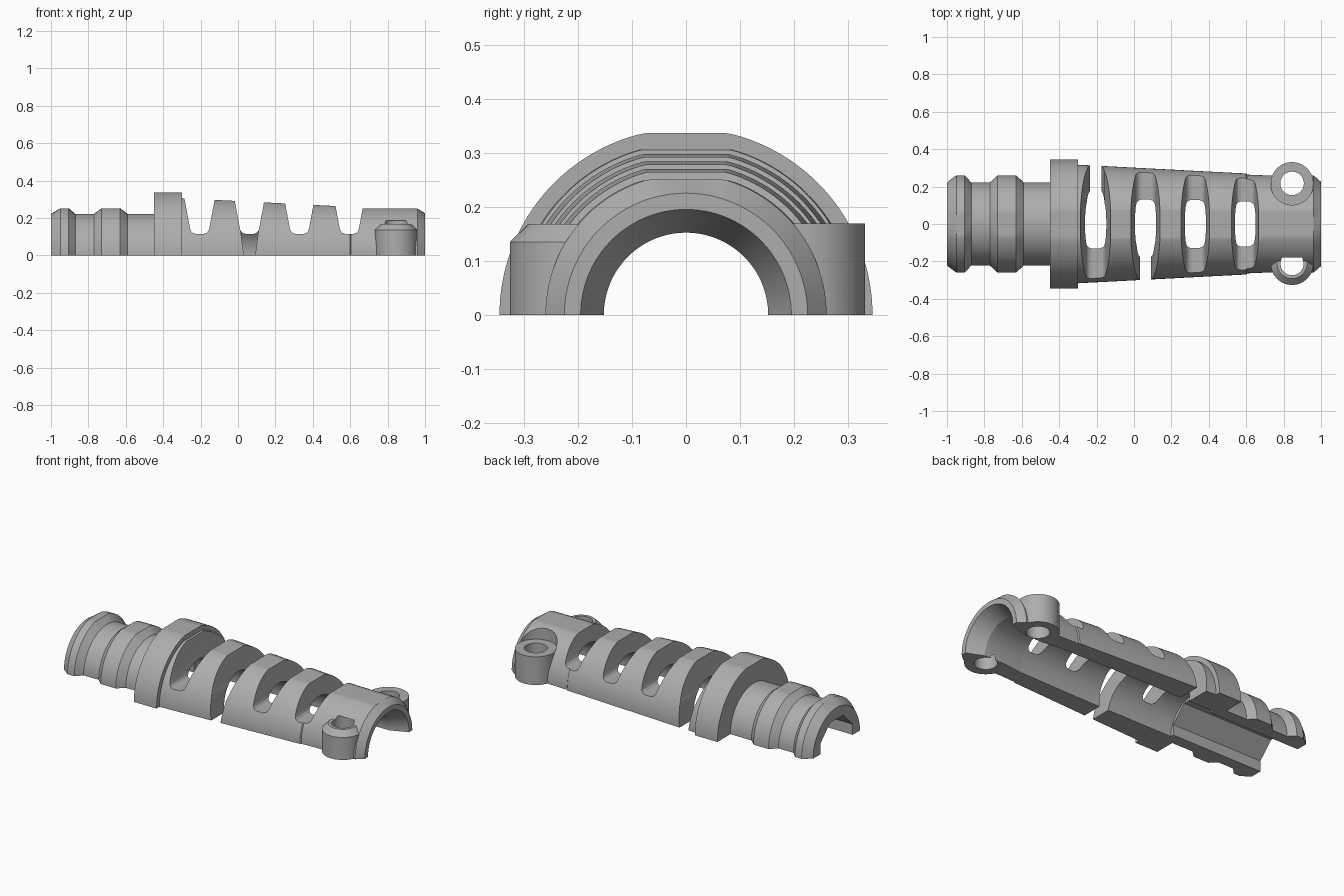
import bpy, bmesh, math

if "Cube" in bpy.data.objects:
    bpy.data.objects.remove(bpy.data.objects["Cube"])

plastic = bpy.data.materials.new("grey plastic")
plastic.diffuse_color = (0.42, 0.42, 0.42, 1)
plastic.use_nodes = True
plastic.node_tree.nodes["Principled BSDF"].inputs["Base Color"].default_value = plastic.diffuse_color


def make_object(name, bm):
    bmesh.ops.triangulate(bm, faces=bm.faces)
    bmesh.ops.recalc_face_normals(bm, faces=bm.faces)
    mesh = bpy.data.meshes.new(name)
    bm.to_mesh(mesh)
    bm.free()
    obj = bpy.data.objects.new(name, mesh)
    bpy.context.collection.objects.link(obj)
    mesh.materials.append(plastic)
    return obj


def loft(name, rings):
    """Closed solid through a list of equal-length point loops."""
    bm = bmesh.new()
    loops = [[bm.verts.new(p) for p in ring] for ring in rings]
    n = len(loops[0])
    for a, b in zip(loops, loops[1:]):
        for i in range(n):
            j = (i + 1) % n
            bm.faces.new((a[i], a[j], b[j], b[i]))
    bm.faces.new(loops[0][::-1])
    bm.faces.new(loops[-1])
    return make_object(name, bm)


def half_round(name, profile, n=72):
    """Half-revolved solid about x with a skirt below z=0; (x, radius, flat top height)."""
    angles = [math.pi * i / n for i in range(n + 1)]
    return loft(name, [[(x, r, -.05)]
                       + [(x, r * math.cos(a), min(r * math.sin(a), cap)) for a in angles]
                       + [(x, -r, -.05)] for x, r, cap in profile])


def full_round(name, profile, n=96):
    """Solid revolved about the x axis from (x, radius)."""
    angles = [2 * math.pi * (i + 0.5) / n for i in range(n)]
    return loft(name, [[(x, r * math.cos(a), r * math.sin(a)) for a in angles]
                       for x, r in profile])


def upright(name, x, y, profile, n=48):
    """Solid revolved about a vertical axis from (z, radius)."""
    angles = [2 * math.pi * (i + 0.5) / n for i in range(n)]
    return loft(name, [[(x + r * math.cos(a), y + r * math.sin(a), z) for a in angles]
                       for z, r in profile])


def combine(target, tool, operation):
    mod = target.modifiers.new("join", 'BOOLEAN')
    mod.operation = operation
    mod.solver = 'EXACT'
    mod.object = tool
    tool.hide_render = True
    bpy.context.view_layer.objects.active = target
    bpy.ops.object.modifier_apply(modifier=mod.name)
    bpy.data.objects.remove(tool)


# Outer shell: two ridges, collar, tapered sleeve and chamfered end
shell = half_round("strain_relief_shell", [
    (-1.0, .222, 1), (-.95, .26, .252), (-.905, .26, .252), (-.87, .222, 1),
    (-.77, .222, 1), (-.73, .26, .252), (-.63, .26, .252), (-.59, .222, 1),
    (-.45, .222, 1), (-.45, .345, .336), (-.30, .345, .336),
    (-.30, .317, .306), (.60, .270, .260), (.605, .264, .250),
    (.70, .260, .250), (.96, .260, .250), (1.0, .225, 1)])

# Screw bosses, one on each side
BX, BY, BR = .845, .217, .114
FY = -.212
combine(shell, upright("back_recess", BX, BY, [(.168, BR + .001), (.5, BR + .001)]), 'DIFFERENCE')
combine(shell, upright("back_boss", BX, BY, [(-.04, BR), (.169, BR)]), 'UNION')
combine(shell, upright("front_boss", BX, FY,
                       [(-.04, BR), (.135, BR), (.168, .08)]), 'UNION')

# Cable bore: round with flared mouth, octagonal behind the collar
combine(shell, full_round("bore", [
    (-.40, .174), (.25, .174), (.66, .165),
    (.76, .152), (.90, .152), (1.0, .195), (1.1, .24)]), 'DIFFERENCE')
combine(shell, full_round("octagon_bore", [(-1.1, .166), (-.35, .166)], 8), 'DIFFERENCE')

# Screw holes
combine(shell, upright("back_hole", BX, BY, [(-.1, .063), (.5, .063)]), 'DIFFERENCE')
combine(shell, upright("front_hole", BX, FY, [(-.1, .062), (.1875, .062)]), 'DIFFERENCE')

# Flex slots: rounded notch across, then open to the base on alternating sides
for i in range(4):
    cx = -.205 + .2667 * i
    side = 1 if i % 2 == 0 else -1
    notch = [(-.022, .115), (.022, .115), (.038, .121), (.047, .131), (.052, .147),
             (.084, .32), (.09, .5), (-.09, .5), (-.084, .32), (-.052, .147),
             (-.047, .131), (-.038, .121)]
    gap = [(-.03, -.1), (.03, -.1), (.03, 0), (.0505, .151), (-.0505, .151), (-.03, 0)]
    for pts, y0, y1 in ((notch, -.5, .5), (gap, .01 * side, .45 * side)):
        cutter = loft("slot", [[(cx + x, y, z) for x, z in pts] for y in (y0, y1)])
        combine(shell, cutter, 'DIFFERENCE')

# Trim the skirt flat at the parting plane
trim = loft("trim", [[(-2, -1, z), (2, -1, z), (2, 1, z), (-2, 1, z)] for z in (-1, 0)])
combine(shell, trim, 'DIFFERENCE')

# Smooth curved faces, crisp edges
bpy.ops.object.select_all(action='DESELECT')
shell.select_set(True)
bpy.context.view_layer.objects.active = shell
bpy.ops.object.shade_smooth_by_angle(angle=math.radians(20))
